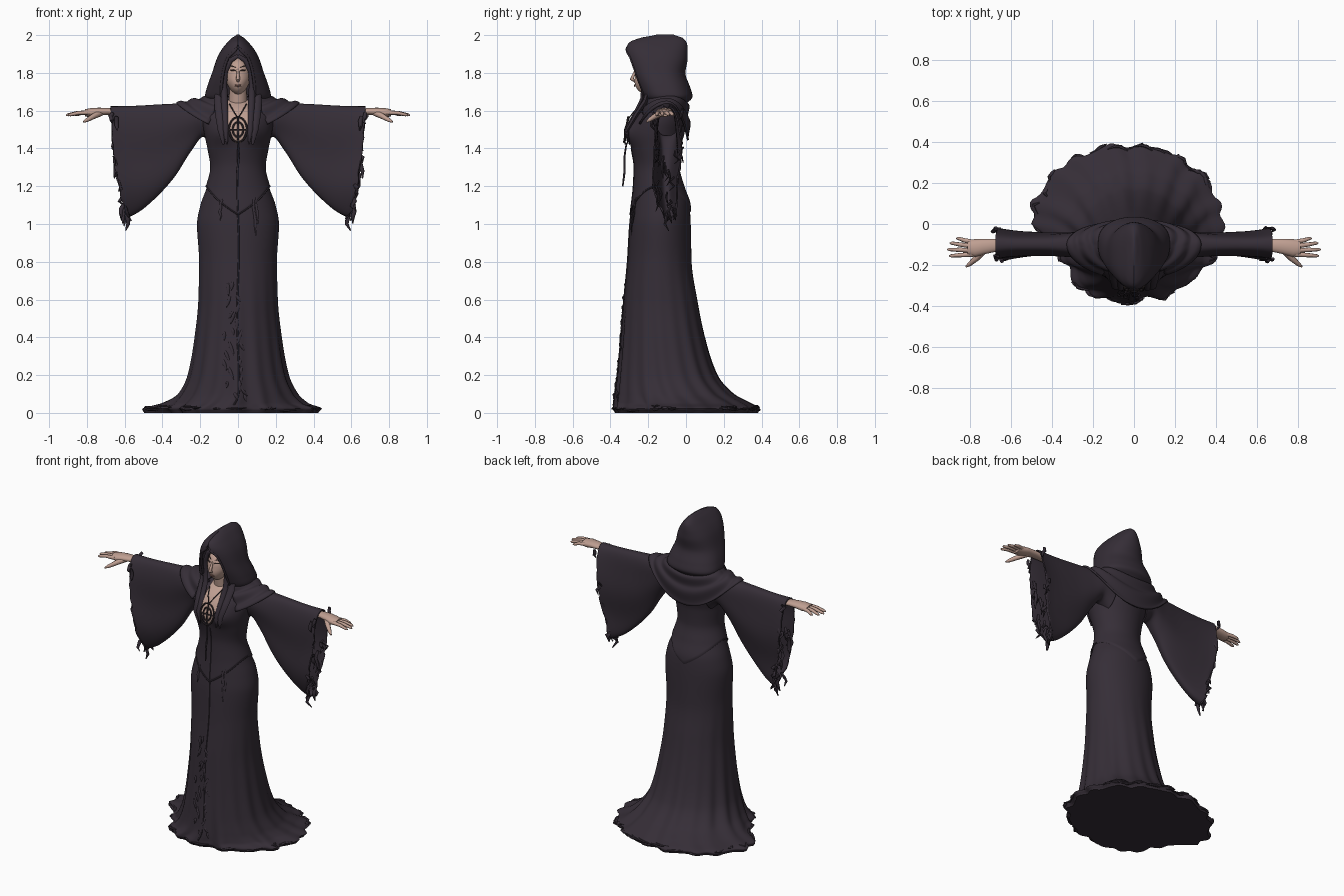
import bpy, bmesh, math, random
from mathutils import Vector
from math import sin, cos, pi, exp

if "Cube" in bpy.data.objects:
    bpy.data.objects.remove(bpy.data.objects["Cube"])

random.seed(4)
R = random.uniform


def material(name, rgb):
    m = bpy.data.materials.new(name)
    m.diffuse_color = (*rgb, 1)
    m.use_nodes = True
    m.node_tree.nodes["Principled BSDF"].inputs["Base Color"].default_value = m.diffuse_color
    return m


CLOTH = material("charcoal_cloth", (.036, .027, .038))
BROW = material("dark_brow", (.05, .032, .03))
SKIN = material("skin", (.52, .345, .285))
LIPS = material("lips", (.32, .17, .14))
METAL = material("dark_metal", (.04, .029, .034))


def finish(bm, name, mat, thick=0.0, angle=50):
    bmesh.ops.recalc_face_normals(bm, faces=bm.faces)
    me = bpy.data.meshes.new(name)
    bm.to_mesh(me)
    bm.free()
    me.materials.append(mat)
    ob = bpy.data.objects.new(name, me)
    bpy.context.collection.objects.link(ob)
    bpy.ops.object.select_all(action='DESELECT')
    ob.select_set(True)
    bpy.context.view_layer.objects.active = ob
    bpy.ops.object.shade_smooth_by_angle(angle=math.radians(angle))
    if thick:
        mod = ob.modifiers.new("thickness", 'SOLIDIFY')
        mod.thickness, mod.offset = thick, 0
    return ob


def add_rows(bm, rows, closed=True, cap0=False, cap1=False):
    vs = [[bm.verts.new(p) for p in r] for r in rows]
    n = len(vs[0])
    for r0, r1 in zip(vs, vs[1:]):
        for i in range(n if closed else n - 1):
            j = (i + 1) % n
            bm.faces.new((r0[i], r0[j], r1[j], r1[i]))
    if cap0:
        bm.faces.new(vs[0])
    if cap1:
        bm.faces.new(vs[-1])


def loft(name, rows, mat, closed=True, cap0=False, cap1=False, thick=0.0):
    bm = bmesh.new()
    add_rows(bm, rows, closed, cap0, cap1)
    return finish(bm, name, mat, thick)


def add_tube(bm, pts, radii, flat=1.0, n=8):
    """Sweep an oval section along a path; flat squashes its second axis."""
    pts = [Vector(p) for p in pts]
    run = (pts[-1] - pts[0]).normalized()
    ref = Vector((0, 1, 0)) if abs(run.z) > .7 else Vector((0, 0, 1))
    rows = []
    for i, p in enumerate(pts):
        d = (pts[min(i + 1, len(pts) - 1)] - pts[max(i - 1, 0)]).normalized()
        u = d.cross(ref).normalized()
        w = u.cross(d)
        rows.append([p + radii[i] * (u * cos(2 * pi * k / n) + w * flat * sin(2 * pi * k / n)) for k in range(n)])
    add_rows(bm, rows, True, True, True)


def spow(v, p):
    return math.copysign(abs(v) ** p, v)


def keys(table, z):
    """Smooth monotone interpolation of table rows keyed by their first value."""
    z = min(max(z, table[0][0]), table[-1][0])
    k = max(i for i in range(len(table) - 1) if table[i][0] <= z)
    a, b = table[k], table[k + 1]
    h = b[0] - a[0]
    t = (z - a[0]) / h

    def slope(i, c):
        if i == 0 or i == len(table) - 1:
            return 0
        s0, s1 = [(table[j + 1][c] - table[j][c]) / (table[j + 1][0] - table[j][0]) for j in (i - 1, i)]
        return 2 * s0 * s1 / (s0 + s1) if s0 * s1 > 0 else 0
    return [(2*t**3 - 3*t*t + 1) * a[c] + (t**3 - 2*t*t + t) * h * slope(k, c)
            + (3*t*t - 2*t**3) * b[c] + (t**3 - t*t) * h * slope(k + 1, c) for c in range(1, len(a))]


# Gown: height, half width, front y, back y
GOWN = [(0, .45, -.365, .37), (.022, .465, -.377, .38), (.05, .385, -.374, .34), (.1, .315, -.368, .25),
        (.2, .266, -.358, .165), (.4, .23, -.34, .1), (.6, .21, -.326, .06), (.8, .206, -.308, .03),
        (1.0, .217, -.296, .025), (1.1, .199, -.283, .018), (1.2, .163, -.272, -.015), (1.3, .14, -.268, -.04),
        (1.4, .155, -.283, -.035), (1.48, .172, -.298, -.015), (1.55, .182, -.28, -.003), (1.6, .175, -.25, -.003),
        (1.64, .12, -.2, -.02), (1.66, .06, -.17, -.05)]


def body(a, z, off=0.0):
    hw, yf, yb = keys(GOWN, z)
    s, c, hem = sin(a), cos(a), exp(-(z / .06) ** 2)
    f = 1 + .025 * max(0, 1 - z / .95) ** 1.5 * (cos(17 * a) + .6 * cos(11 * a + 1))
    f += .03 * hem * (abs(sin(13 * a)) - .5)
    x = (hw * f + off) * s
    if s < 0 < c:
        x *= 1 - 1.1 * c * (1 - c) * hem
    y = (yf + yb) / 2 - ((yb - yf) / 2 * f + off) * c
    if c > 0:
        y -= .022 * exp(-((abs(x) - .08) / .05) ** 2 - ((z - 1.48) / .06) ** 2)
    return (x - .04 * hem, y, z)


N = 144
ANG = [2 * pi * i / N for i in range(N)]
loft("gown", [[body(a, 1.66 * (k / 100) ** 1.6) for a in ANG] for k in range(101)], CLOTH, True, True, True)


# Fitted bodice with a pointed lower edge front and back
def waist(a):
    s = abs(sin(a))
    return (1.045 if cos(a) > 0 else 1.06) + (.15 if cos(a) > 0 else .135) * s ** 1.1


loft("bodice", [[body(a, waist(a) + (1.59 - waist(a)) * k / 40, .001 if k == 0 else .007) for a in ANG]
                for k in range(41)], CLOTH)
bm = bmesh.new()
add_tube(bm, [body(a, waist(a) + .006, .006) for a in (pi * (i / 72 - .5) for i in range(73))], [.004] * 73)
finish(bm, "bodice_border", CLOTH)

# Skin at the neckline and neck
rows = []
for k in range(19):
    z = 1.43 + .226 * k / 18
    w = .05 * min(1, .3 + k / 11) / keys(GOWN, z)[0]
    rows.append([body(w * i / 5, z, .012) for i in range(-5, 6)])
loft("chest_skin", rows, SKIN, closed=False)
bm = bmesh.new()
add_tube(bm, [(0, -.14, 1.58), (0, -.165, 1.65), (0, -.18, 1.74)], [.06, .048, .045], n=20)
finish(bm, "neck", SKIN)

# Shoulder mantle draped around the neck
rows = []
for k in range(29):
    v = k / 28
    row = []
    for i in range(81):
        a = .5 + (2 * pi - 1) * i / 80
        c, s = cos(a), sin(a)
        p = 1 - (1 - v) ** 2 if c < 0 else v
        p = v + (p - v) * abs(c)
        d = .09 + (.07 if c > 0 else .025) * p
        fold = .006 * sin(19 * v + 3 * s * s + c) * min(1, 4 * v)
        z = 1.68 - .042 * v - v * v * (.19 if c < 0 else .15) * c * c + fold
        row.append(((.11 + .215 * p) * s, -.10 - (d + fold) * c, z))
    rows.append(row)
loft("mantle", rows, CLOTH, closed=False, thick=.01)

# Hood: height, half width, front y, back y, half opening
HOOD = [(1.635, .12, -.2, .0, .085), (1.675, .17, -.228, .03, .09), (1.72, .16, -.25, .018, .088),
        (1.8, .132, -.284, -.008, .078), (1.88, .105, -.308, .004, .053), (1.92, .083, -.313, .004, .014),
        (1.955, .055, -.3, .0, .0), (1.982, .028, -.235, -.022, .0), (1.999, .004, -.15, -.07, .0)]
rows, rim = [], []
for k in range(45):
    z = 1.635 + .364 * k / 44
    hw, yf, yb, op = keys(HOOD, z)
    a0 = math.asin(min(.95, max(op, .0) / hw))
    d = (yb - yf) / 2
    row = [(hw * sin(a), (yf + yb) / 2 - d * spow(cos(a), .75), z)
           for a in (a0 + (2 * pi - 2 * a0) * i / 64 for i in range(65))]
    rows.append(row)
    if op > .004:
        rim.append(row[0])
loft("hood", rows, CLOTH, closed=False, cap1=True, thick=.01)
bm = bmesh.new()
for sx in (1, -1):
    add_tube(bm, [(sx * x, y, z) for x, y, z in rim], [.008] * len(rim))
finish(bm, "hood_rim", CLOTH)


# Head with tapered chin
def face_y(x, z):
    return -.187 - .083 * math.sqrt(max(0, 1 - (x / .064) ** 2 - ((z - 1.78) / .098) ** 2))


bm = bmesh.new()
bmesh.ops.create_uvsphere(bm, u_segments=40, v_segments=28, radius=1)
for v in bm.verts:
    x, y, z = v.co
    taper = 1 - .3 * max(0, -z) ** 1.5
    chin = .02 * max(0, -z) * max(0, -y)
    v.co = (x * .068 * taper, -.187 + y * .083 - chin, 1.78 + z * .098)
finish(bm, "head", SKIN)
bm = bmesh.new()
add_tube(bm, [(0, -.264, 1.82), (0, -.277, 1.79), (0, -.287, 1.767), (0, -.27, 1.757)], [.006, .008, .011, .008])
finish(bm, "nose", SKIN)
bm = bmesh.new()
for dz in (.003, -.003):
    add_tube(bm, [(x, -.272 + 9 * x * x, 1.733 + dz) for x in (-.018, -.009, 0, .009, .018)], [.001, .003, .004, .003, .001])
finish(bm, "mouth", LIPS)
bm = bmesh.new()
for sx in (1, -1):
    for z, r, slope in ((1.812, .004, .1), (1.83, .0025, .3)):
        xs = (.012, .02, .028, .036, .044)
        add_tube(bm, [(sx * x, face_y(x, z) - .001, z + slope * (x - .012)) for x in xs], [.001, r, r, r, .001])
finish(bm, "eyes_and_brows", BROW)

# Inner hood folds framing the face and lapels falling to the chest
bm = bmesh.new()
for sx in (1, -1):
    add_tube(bm, [(0, -.25, 1.89), (sx * .04, -.253, 1.866), (sx * .068, -.235, 1.81), (sx * .075, -.225, 1.74),
                  (sx * .072, -.232, 1.66), (sx * .068, -.272, 1.58), (sx * .065, -.318, 1.5), (sx * .058, -.308, 1.42)],
             [.01, .014, .015, .017, .018, .016, .014, .003], .6)
    add_tube(bm, [(sx * .1, -.195, 1.72), (sx * .1, -.215, 1.65), (sx * .096, -.262, 1.58), (sx * .088, -.31, 1.5),
                  (sx * .078, -.3, 1.42)], [.022, .027, .025, .02, .005], .5)
finish(bm, "hood_lapels", CLOTH)

# Pendant: two oval rings, cross bars and a chain
bm = bmesh.new()
for r in (.047, .028):
    ring = [(r * sin(t), -.318 + .22 * r * cos(t), 1.5 + 1.4 * r * cos(t)) for t in
            (2 * pi * i / 32 for i in range(33))]
    add_tube(bm, ring[:17], [.005] * 17, n=6)
    add_tube(bm, ring[16:], [.005] * 17, n=6)
add_tube(bm, [(0, -.3, 1.57), (0, -.322, 1.5), (0, -.323, 1.42)], [.004, .006, .003])
add_tube(bm, [(-.046, -.32, 1.5), (0, -.322, 1.5), (.046, -.32, 1.5)], [.004] * 3)
for sx in (1, -1):
    add_tube(bm, [(0, -.303, 1.56), (sx * .025, -.272, 1.6), (sx * .045, -.228, 1.635)], [.003] * 3)
finish(bm, "pendant", METAL)

# Sleeves: top x, top z, bottom x, bottom z, half depth
SLEEVE = [(0, .10, 1.62, .13, 1.42, .085), (.15, .19, 1.642, .185, 1.465, .08), (.32, .30, 1.635, .25, 1.39, .064),
          (.5, .42, 1.629, .34, 1.25, .057), (.7, .54, 1.622, .45, 1.13, .06), (.86, .62, 1.62, .53, 1.065, .068),
          (1, .675, 1.62, .59, 1.035, .08)]
for sx, side in ((1, "right"), (-1, "left")):
    rows = []
    for k in range(37):
        t = k / 36
        tx, tz, bx, bz, hw = keys(SLEEVE, t)
        row = []
        for i in range(56):
            th = 2 * pi * i / 56
            s = (1 - cos(th)) / 2
            rag = R(-.03, .012) * s if k == 36 else 0
            y = -.1 + hw * spow(sin(th), .75) * (1 - .2 * s) + .014 * t * s * sin(9 * s + 5 * t)
            row.append((sx * (tx + (bx - tx) * s + .02 * sin(pi * s) * t + rag), y, tz + (bz - tz) * s + rag))
        rows.append(row)
    loft(side + "_sleeve", rows, CLOTH, thick=.008)

    # Torn strips along the sleeve opening
    bm = bmesh.new()
    for n in range(20):
        s = .35 + .65 * n / 19
        L = R(.04, .09)
        x, y, z = .675 - .08 * s, -.1 + R(-1, 1) * .08 * (1.25 - .6 * s), 1.62 - .58 * s
        add_tube(bm, [(sx * (x + R(-.012, .02) * (j > 0)), y + R(-.014, .014), z + .03 - L * j / 3) for j in range(4)],
                 [.008, .012, .009, .002], .6, 6)
    for x, y, z, d in ((.675, -.03, 1.61, .02), (.668, -.165, 1.59, .02), (.645, -.175, 1.57, .025),
                       (.585, -.1, 1.07, .035), (.605, -.085, 1.1, .032), (.655, -.13, 1.36, .04)):
        add_tube(bm, [(sx * (x + R(-.01, .012)), y + R(-.012, .012), z - d * j) for j in range(4)], [.009, .012, .01, .003], .7)
    finish(bm, side + "_sleeve_tatters", CLOTH)

    # Wrist and hand
    bm = bmesh.new()
    add_tube(bm, [(sx * x, y, z) for x, y, z in ((.58, -.102, 1.588), (.64, -.102, 1.592), (.69, -.105, 1.596),
             (.735, -.11, 1.595), (.775, -.117, 1.59), (.81, -.117, 1.588))], [.026, .03, .033, .038, .043, .036], .55, 16)
    for i, (x, y) in enumerate(((.865, -.07), (.897, -.093), (.91, -.124), (.9, -.155))):
        y0 = -.088 - .02 * i
        add_tube(bm, [(sx * .785, y0, 1.59), (sx * (.79 + x) / 2, (y0 + y) / 2, 1.588), (sx * (x - .01), y, 1.578),
                      (sx * x, y, 1.575)], [.012, .0105, .008, .003])
    add_tube(bm, [(sx * .725, -.12, 1.59), (sx * .765, -.165, 1.57), (sx * .8, -.195, 1.55), (sx * .818, -.208, 1.54)],
             [.019, .015, .011, .004])
    finish(bm, side + "_hand", SKIN)

# Front seam and hanging laces
bm = bmesh.new()
zs = [.04 + 1.36 * i / 50 for i in range(51)]
add_tube(bm, [body(.02 * sin(z * 9), z, .006 if z > 1.05 else .001) for z in zs], [.0045] * 51, 1, 6)
add_tube(bm, [(0, -.315, 1.43), (.006, -.325, 1.36), (-.004, -.325, 1.28), (0, -.335, 1.2)], [.004, .005, .006, .004])
finish(bm, "front_seam", CLOTH)
bm = bmesh.new()
for a, z0, z1 in ((.42, 1.13, .94), (.5, 1.14, 1.0), (-.45, 1.13, 1.02)):
    add_tube(bm, [body(a + R(-.03, .03), z0 + (z1 - z0) * j / 5, .006) for j in range(6)], [.005, .007, .006, .008, .005, .002], .6)
finish(bm, "waist_ribbons", CLOTH)

# Torn scraps down the front opening and around the hem
bm = bmesh.new()
for n in range(24):
    z, a = .06 + .62 * (n / 24) ** 1.2, R(-.32, .12)
    L, da = R(.03, .08), R(-.12, .12)
    add_tube(bm, [body(a + da * j / 3, z + L * (1 - j / 3), .003 + .004 * (j % 2)) for j in range(4)],
             [.004, .009, .007, .002], .6, 6)
for n in range(40):
    a, da = R(0, 2 * pi), R(.03, .08)
    z = R(.012, .035)
    add_tube(bm, [body(a + da * j, z + R(-.003, .005), R(-.006, .008)) for j in range(4)], [.003, .009, .008, .003], .7, 6)
finish(bm, "skirt_tatters", CLOTH)
